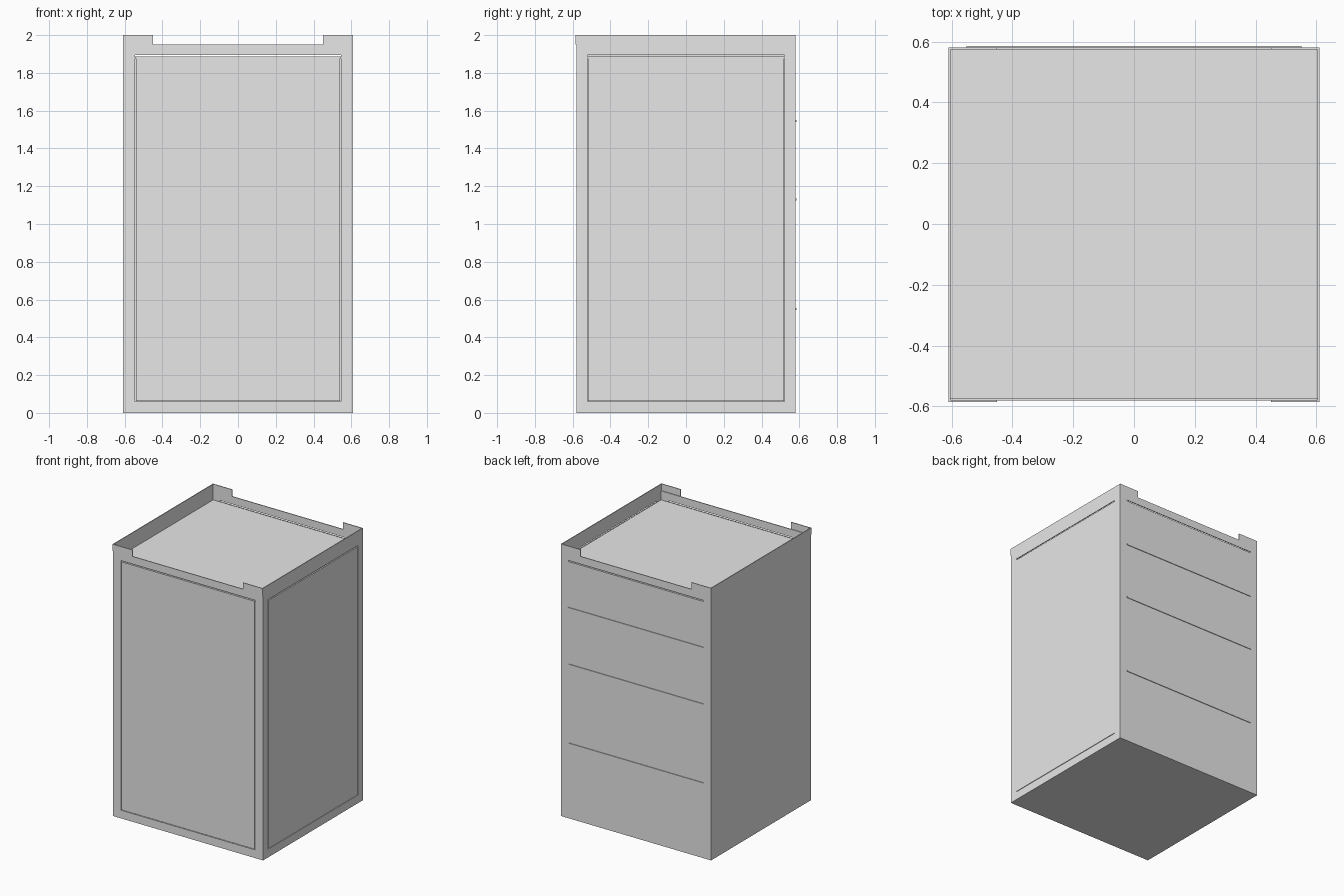
import bpy
import bmesh
from mathutils import Matrix, Vector

cube = bpy.data.objects.get("Cube")
if cube:
    bpy.data.objects.remove(cube, do_unlink=True)

grey = bpy.data.materials.new("light grey")
grey.use_nodes = True
grey.diffuse_color = (0.8, 0.8, 0.8, 1)
grey.node_tree.nodes["Principled BSDF"].inputs["Base Color"].default_value = (0.8, 0.8, 0.8, 1)

X, Y, TOP = 0.61, 0.58, 2.0      # half width, half depth, full height
RIM = 1.95                       # low edge between the corner tabs
T = 0.006                        # sheet thickness
GAP = 0.004                      # joint around the doors
SLOT = 1.89                      # vent slot height


def boxes(name, spans):
    """One object made of boxes, each given as (x0, x1, y0, y1, z0, z1)."""
    bm = bmesh.new()
    for x0, x1, y0, y1, z0, z1 in spans:
        centre = Vector((x0 + x1, y0 + y1, z0 + z1)) / 2
        size = Matrix.Diagonal((x1 - x0, y1 - y0, z1 - z0, 1))
        bmesh.ops.create_cube(bm, size=1, matrix=Matrix.Translation(centre) @ size)
    mesh = bpy.data.meshes.new(name)
    bm.to_mesh(mesh)
    bm.free()
    mesh.materials.append(grey)
    obj = bpy.data.objects.new(name, mesh)
    bpy.context.collection.objects.link(obj)
    return obj


def sheet(name, facing, depth, rects):
    """Upright thin sheet made of rectangles (u0, u1, z0, z1)."""
    d0, d1 = sorted((depth, depth - T if depth > 0 else depth + T))
    if facing == "x":
        boxes(name, [(d0, d1, u0, u1, z0, z1) for u0, u1, z0, z1 in rects])
    else:
        boxes(name, [(u0, u1, d0, d1, z0, z1) for u0, u1, z0, z1 in rects])


def frame(half, inner, low, high, top):
    """Four rectangles around an opening."""
    return [(-half, -inner, 0, top), (inner, half, 0, top),
            (-inner, inner, 0, low), (-inner, inner, high, top)]


# Framed front and side, each with a flush door panel
for part, facing, depth, half, inner, top in (
        ("front", "y", -Y, X, 0.545, RIM), ("side", "x", X, Y, 0.522, TOP)):
    sheet(part + "_frame", facing, depth, frame(half, inner, 0.06, SLOT + GAP, top))
    sheet(part + "_door", facing, depth,
          [(GAP - inner, inner - GAP, 0.06 + GAP, SLOT - GAP)])

# Plain side, and back with a vent slot
sheet("plain_side", "x", -X, [(-Y, Y, 0, TOP)])
sheet("back_panel", "y", Y, frame(X, 0.55, SLOT - GAP, SLOT + GAP, RIM))

# Corner tabs standing above the front and back rims
for part, depth in (("front", -Y - 0.005), ("back", Y)):
    for side, u0, u1 in (("left", 0.45, X), ("right", -X, -0.45)):
        sheet(part + "_" + side + "_tab", "y", depth, [(u0, u1, RIM, TOP)])

# Thin drawer lips across the back
for i, z in enumerate((0.55, 1.13, 1.546)):
    boxes("drawer_lip_%d" % (i + 1), [(-0.55, 0.55, Y, Y + 0.005, z - 0.005, z + 0.005)])

# Sunken top plate and base
boxes("top_plate", [(-X + T, X - T, -Y + T, Y - T, SLOT - 0.014, SLOT - 0.006)])
boxes("base_plate", [(-X + T, X - T, -Y + T, Y - T, 0, 0.008)])
